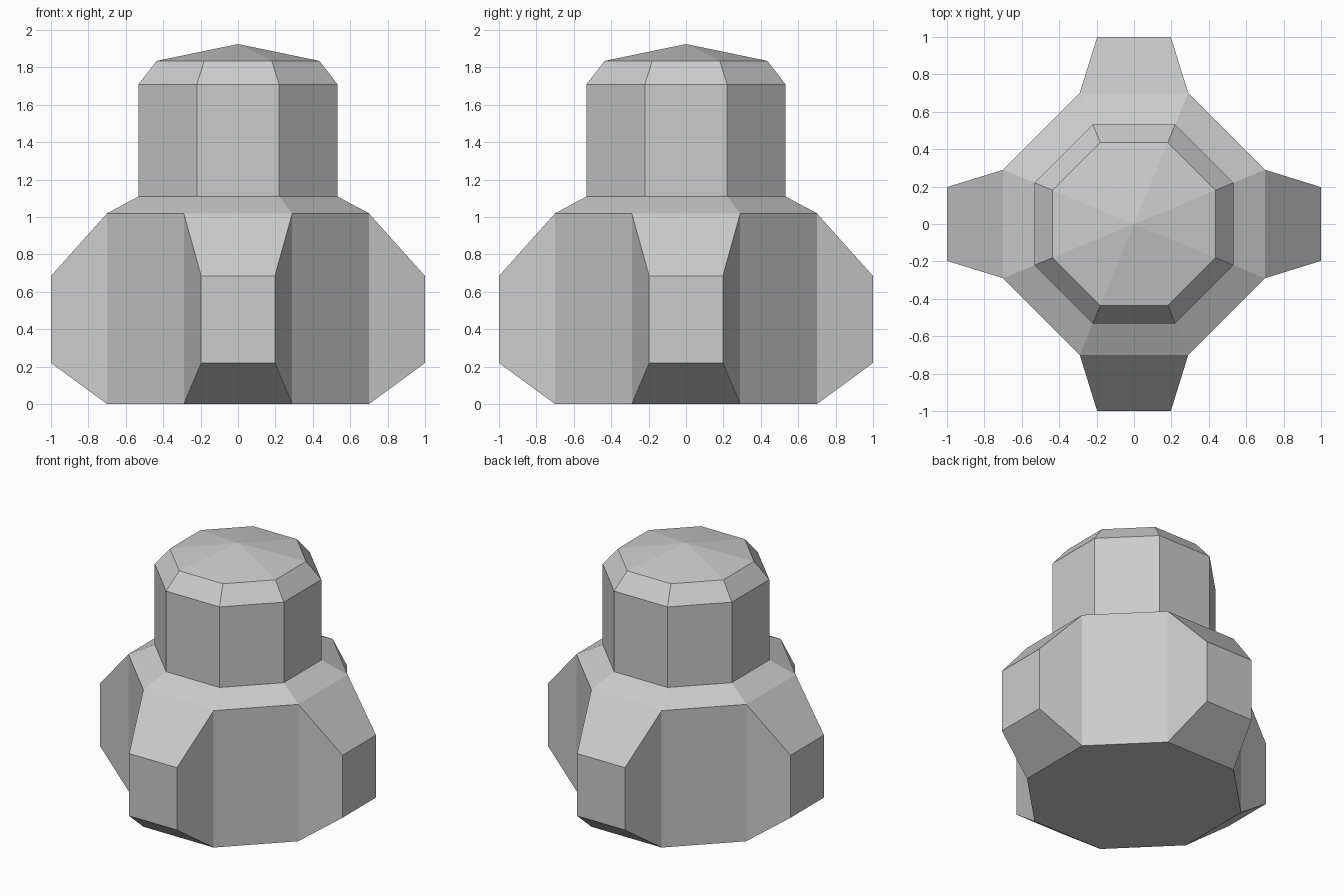
import bpy
import bmesh
from math import cos, sin, pi
from mathutils import Vector

cube = bpy.data.objects.get("Cube")
if cube:
    bpy.data.objects.remove(cube, do_unlink=True)

SIDES = 8
FLAT = cos(pi / SIDES)  # flat-to-corner ratio of the octagon

grey = bpy.data.materials.new("light_grey")
grey.use_nodes = True
grey.diffuse_color = (0.6, 0.6, 0.6, 1)
grey.node_tree.nodes["Principled BSDF"].inputs["Base Color"].default_value = (0.6, 0.6, 0.6, 1)


def stack_rings(bm, profile):
    """Join octagonal rings given as (distance to flat side, height)."""
    rings = []
    for flat, z in profile:
        r = flat / FLAT
        angles = [(i + 0.5) * 2 * pi / SIDES for i in range(SIDES)]
        rings.append([bm.verts.new((r * cos(a), r * sin(a), z)) for a in angles])
    for low, high in zip(rings, rings[1:]):
        for i in range(SIDES):
            j = (i + 1) % SIDES
            bm.faces.new((low[i], low[j], high[j], high[i]))
    return rings


def finish(bm, name):
    bmesh.ops.recalc_face_normals(bm, faces=bm.faces[:])
    mesh = bpy.data.meshes.new(name)
    bm.to_mesh(mesh)
    bm.free()
    mesh.materials.append(grey)
    obj = bpy.data.objects.new(name, mesh)
    bpy.context.collection.objects.link(obj)


# Lower body: octagonal drum with a sloping shoulder
bm = bmesh.new()
rings = stack_rings(bm, [(0.70, 0), (0.70, 1.02), (0.532, 1.11)])
bm.faces.new(rings[0][::-1])
bm.normal_update()

# Four tapered buttresses pulled out of the front, back, left and right walls
walls = [f for f in bm.faces
         if abs(f.normal.z) < 0.01 and max(abs(f.normal.x), abs(f.normal.y)) > 0.99]
for wall in walls:
    out = wall.normal.copy()
    side = Vector((-out.y, out.x, 0))
    tip = bmesh.ops.extrude_discrete_faces(bm, faces=[wall])["faces"][0]
    for v in tip.verts:
        across = 0.197 if v.co.dot(side) > 0 else -0.197
        height = 0.685 if v.co.z > 0.5 else 0.22
        v.co = out + side * across + Vector((0, 0, height))
finish(bm, "buttressed_base")

# Tower with a bevelled rim and a shallow pointed cap
bm = bmesh.new()
rings = stack_rings(bm, [(0.532, 1.11), (0.532, 1.71), (0.435, 1.835)])
apex = bm.verts.new((0, 0, 1.925))
for i in range(SIDES):
    bm.faces.new((rings[-1][i], rings[-1][(i + 1) % SIDES], apex))
finish(bm, "tower")
